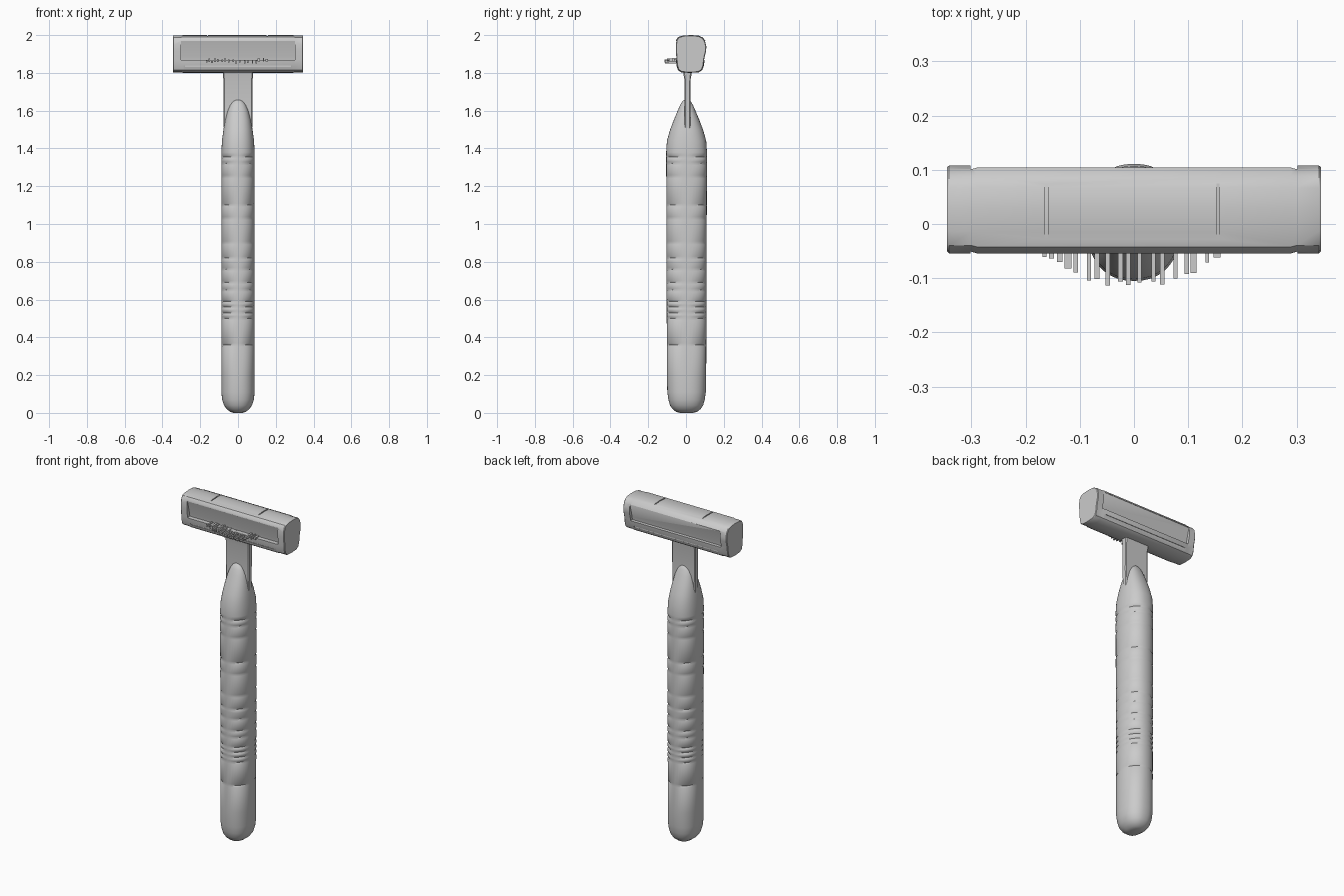
import bpy, bmesh, math, random
from mathutils import Matrix

if "Cube" in bpy.data.objects:
    bpy.data.objects.remove(bpy.data.objects["Cube"])

random.seed(4)

def finish(name, bm, angle=35):
    bmesh.ops.recalc_face_normals(bm, faces=bm.faces)
    me = bpy.data.meshes.new(name)
    bm.to_mesh(me)
    bm.free()
    ob = bpy.data.objects.new(name, me)
    bpy.context.collection.objects.link(ob)
    smooth(ob, angle)
    return ob

def smooth(ob, angle):
    bpy.ops.object.select_all(action='DESELECT')
    ob.select_set(True)
    bpy.context.view_layer.objects.active = ob
    bpy.ops.object.shade_smooth_by_angle(angle=math.radians(angle))

def loft(name, rings, angle=35):
    bm = bmesh.new()
    loops = [[bm.verts.new(p) for p in r] for r in rings]
    n = len(loops[0])
    for a, b in zip(loops, loops[1:]):
        for i in range(n):
            j = (i + 1) % n
            bm.faces.new((a[i], a[j], b[j], b[i]))
    bm.faces.new(loops[0])
    bm.faces.new(loops[-1])
    return finish(name, bm, angle)

def box(bm, center, size):
    m = Matrix.Translation(center) @ Matrix.Diagonal((*size, 1))
    bmesh.ops.create_cube(bm, size=1, matrix=m)

def interp(keys, z):
    for a, b in zip(keys, keys[1:]):
        if z <= b[0]:
            t = (z - a[0]) / (b[0] - a[0])
            return [p + (q - p) * t for p, q in zip(a[1:], b[1:])]
    return keys[-1][1:]

# Handle: stacked rounded sections (z, half width x, half depth y)
keys = [(0.0, .025, .035), (.006, .042, .056), (.02, .06, .074), (.04, .074, .088),
        (.07, .084, .096), (.11, .088, .102), (.2, .088, .104), (.8, .088, .106),
        (1.38, .088, .108), (1.44, .085, .104), (1.5, .077, .087), (1.55, .068, .068),
        (1.6, .055, .047), (1.63, .042, .034), (1.65, .027, .022), (1.66, .008, .008)]
# Grip grooves sit on the four rounded corners and fade out at the faces
grooves = [(.36, .006), (.50, .005), (.53, .006), (.56, .007), (.59, .006), (.65, .004),
           (.69, .005), (.76, .004), (.82, .005), (.90, .003), (1.03, .003), (1.10, .005),
           (1.25, .003), (1.32, .004), (1.355, .006)]
zs = {k[0] for k in keys}
for z, d in grooves:
    zs |= {z - .009, z, z + .009}
rings = []
for z in sorted(zs):
    rx, ry = interp(keys, z)
    dip = next((d for g, d in grooves if abs(g - z) < 1e-6), 0)
    ring = []
    for i in range(40):
        a = 2 * math.pi * i / 40
        c, s = math.cos(a), math.sin(a)
        k = 1 - dip / .09 * abs(math.sin(2 * a))
        e = 2 / 2.3
        ring.append((math.copysign(abs(c) ** e, c) * rx * k,
                     math.copysign(abs(s) ** e, s) * ry * k + .003, z))
    rings.append(ring)
loft("handle", rings, 50)

# Flat neck between handle and head
neck = [(1.46, .074, .016), (1.6, .078, .016), (1.77, .078, .017), (1.79, .08, .021), (1.83, .08, .024)]
loft("neck", [[(x * w, .008 + y * t, z) for x, y in ((-1, -.7), (-.93, -1), (.93, -1), (1, -.7),
                                                     (1, .7), (.93, 1), (-.93, 1), (-1, .7))]
              for z, w, t in neck])

# Head: side profile swept along x, slightly slimmer at the end caps
profile = [(-.025, 1.803), (-.043, 1.815), (-.051, 1.84), (-.053, 1.87), (-.057, 1.92),
           (-.057, 1.95), (-.053, 1.975), (-.042, 1.99), (-.015, 1.998), (.03, 2.0),
           (.068, 1.997), (.09, 1.987), (.104, 1.968), (.111, 1.94), (.109, 1.915),
           (.1, 1.88), (.095, 1.84), (.086, 1.815), (.068, 1.803), (.02, 1.8)]
stations = [(-.345, .92), (-.341, .965), (-.3, .965), (-.29, 1), (.29, 1), (.3, .965), (.341, .965), (.345, .92)]
head = loft("head", [[(x, .027 + (y - .027) * s, 1.9 + (z - 1.9) * (s + 1) / 2)
                      for y, z in profile] for x, s in stations])

def cut(target, name, bm):
    c = finish(name, bm)
    c.hide_render = True
    m = target.modifiers.new(name, 'BOOLEAN')
    m.operation = 'DIFFERENCE'
    m.object = c
    m.solver = 'EXACT'
    bpy.context.view_layer.objects.active = target
    bpy.ops.object.modifier_apply(modifier=name)
    bpy.data.objects.remove(c)

# Wedge-shaped blade windows on both faces, deepest along the lower ledge
for side, face in ((-1, -.053), (1, .105)):
    bm = bmesh.new()
    section = [(.05, 1.868), (-.026, 1.868), (-.024, 1.885), (-.003, 1.968), (.05, 1.968)]
    ends = [[bm.verts.new((x, face + side * d, z)) for d, z in section] for x in (-.302, .302)]
    for i in range(5):
        j = (i + 1) % 5
        bm.faces.new((ends[0][i], ends[0][j], ends[1][j], ends[1][i]))
    bm.faces.new(ends[0])
    bm.faces.new(ends[1])
    cut(head, "window_cutter", bm)
    # Thin groove under the ledge
    bm = bmesh.new()
    box(bm, (0, face + side * .012 - (.006 if side > 0 else 0), 1.836), (.56, .038, .007))
    cut(head, "groove_cutter", bm)

# Shallow seams across the top
for x in (-.162, .155):
    bm = bmesh.new()
    box(bm, (x, .03, 2.0), (.006, .13, .012))
    cut(head, "seam_cutter", bm)
smooth(head, 35)

# Ragged comb of thin teeth sticking out of the front window
bm = bmesh.new()
x = -.165
while x < .16:
    w = random.uniform(.006, .013)
    reach = max(.008, .06 * min(1, (.165 - abs(x)) / .09)) * random.uniform(.75, 1)
    y0, y1 = -.025, -.055 - reach
    box(bm, (x, (y0 + y1) / 2, 1.862 + random.uniform(-.007, .008)), (w, y0 - y1, random.uniform(.01, .018)))
    x += random.uniform(.012, .026)
finish("comb_teeth", bm, 30)
